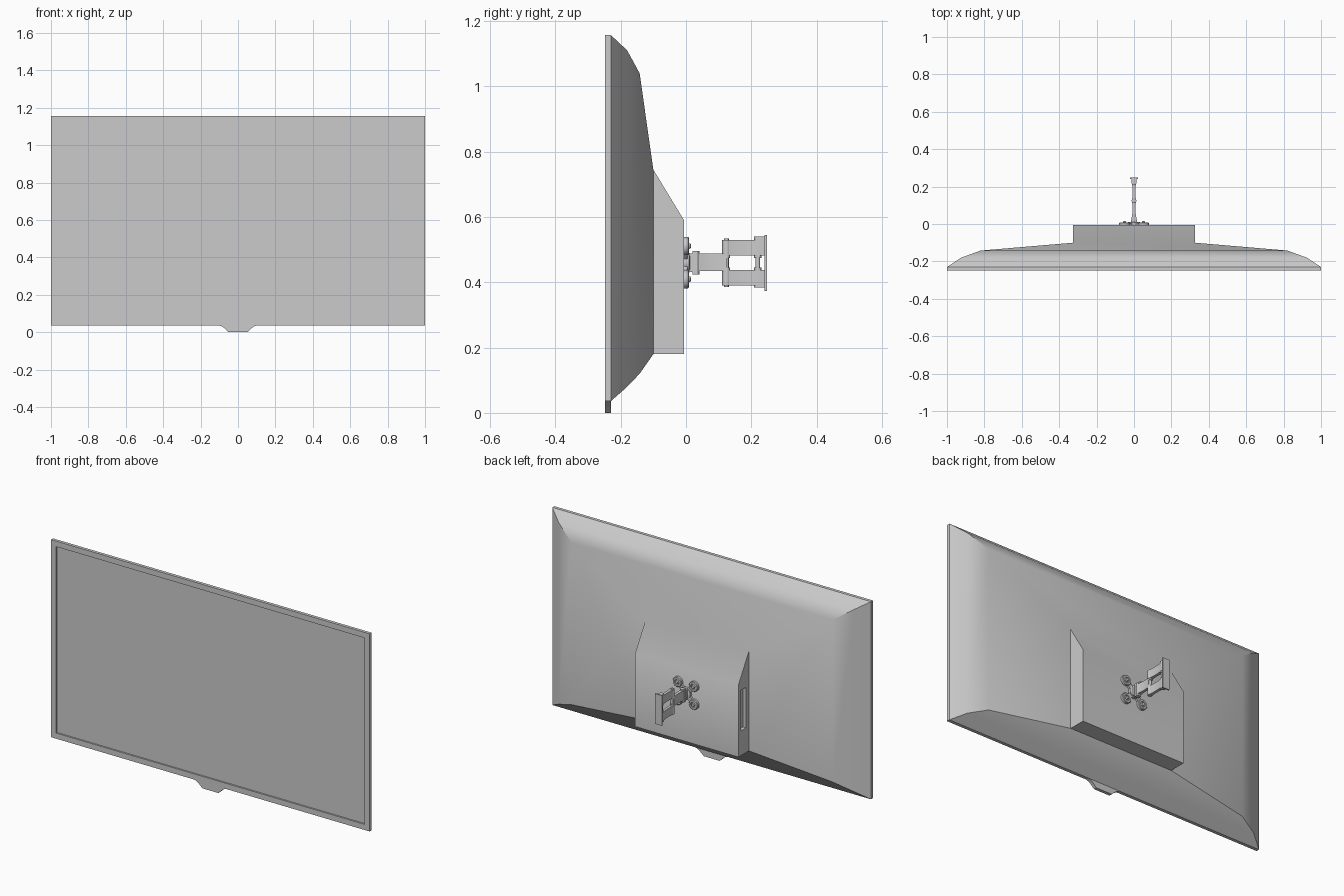
import bpy, bmesh, math
from mathutils import Matrix, Vector

if "Cube" in bpy.data.objects:
    bpy.data.objects.remove(bpy.data.objects["Cube"])

ZC = 0.46  # height of the mount centre


def make(name, bm, smooth=True):
    bmesh.ops.recalc_face_normals(bm, faces=bm.faces)
    me = bpy.data.meshes.new(name)
    bm.to_mesh(me)
    bm.free()
    ob = bpy.data.objects.new(name, me)
    bpy.context.collection.objects.link(ob)
    if smooth:
        bpy.ops.object.select_all(action='DESELECT')
        ob.select_set(True)
        bpy.context.view_layer.objects.active = ob
        bpy.ops.object.shade_smooth_by_angle(angle=math.radians(32))
    return ob


def box_bm(x, y, z):
    bm = bmesh.new()
    bmesh.ops.create_cube(bm, size=1)
    for v in bm.verts:
        v.co = Vector([(r[0] + r[1]) / 2 + c * (r[1] - r[0]) for c, r in zip(v.co, (x, y, z))])
    return bm


def box(name, x, y, z):
    return make(name, box_bm(x, y, z), False)


def prism(name, pts, lo, hi, axis):
    """Extrude a profile: axis 'y' takes (x, z) points, axis 'z' takes (x, y)."""
    bm = bmesh.new()
    at = (lambda a, b, h: (a, h, b)) if axis == 'y' else (lambda a, b, h: (a, b, h))
    face = bm.faces.new([bm.verts.new(at(a, b, lo)) for a, b in pts])
    new = bmesh.ops.extrude_face_region(bm, geom=[face])['geom']
    d = Vector(at(0, 0, hi - lo))
    bmesh.ops.translate(bm, verts=[g for g in new if isinstance(g, bmesh.types.BMVert)], vec=d)
    return make(name, bm)


def lathe(name, profile, centre, axis, seg=24):
    """Revolve (radius, height) points about an axis through centre."""
    bm = bmesh.new()
    rings = []
    for r, h in profile:
        ring = []
        for i in range(seg):
            a = 2 * math.pi * i / seg
            c, s = r * math.cos(a), r * math.sin(a)
            ring.append(bm.verts.new((c, h, s) if axis == 'y' else (c, s, h)))
        rings.append(ring)
    for a, b in zip(rings, rings[1:]):
        for i in range(seg):
            j = (i + 1) % seg
            bm.faces.new((a[i], a[j], b[j], b[i]))
    bm.faces.new(rings[0])
    bm.faces.new(rings[-1])
    bmesh.ops.translate(bm, verts=bm.verts, vec=centre)
    return make(name, bm)


# front bezel with recessed screen
bm = box_bm((-1, 1), (-0.248, -0.23), (0.036, 1.157))
bm.faces.ensure_lookup_table()
front = min(bm.faces, key=lambda f: f.calc_center_median().y)
bmesh.ops.inset_region(bm, faces=[front], thickness=0.045)
bmesh.ops.inset_region(bm, faces=[front], thickness=0.0005, depth=-0.008)
make("screen_bezel", bm, False)

# small tab below the bezel
half = [(0.05, 0.0), (0.075, 0.023), (0.088, 0.032), (0.1, 0.036)]
prism("bottom_tab", half + [(-x, z) for x, z in reversed(half)], -0.248, -0.23, 'y')

# back shell lofted into the electronics hump: y, half width, bottom, top
sections = [(-0.23, 1.0, 0.036, 1.157), (-0.18, 0.925, 0.08, 1.11),
            (-0.142, 0.82, 0.12, 1.04), (-0.1, 0.325, 0.18, 0.745),
            (-0.006, 0.325, 0.18, 0.59)]
bm = bmesh.new()
rings = [[bm.verts.new(p) for p in ((-w, y, b), (w, y, b), (w, y, t), (-w, y, t))]
         for y, w, b, t in sections]
for a, b in zip(rings, rings[1:]):
    for i in range(4):
        j = (i + 1) % 4
        bm.faces.new((a[i], a[j], b[j], b[i]))
bm.faces.new(rings[0])
bm.faces.new(rings[-1])
shell = make("back_shell", bm)

# connector pocket in the side of the hump
cutter = box("pocket_cutter", (-0.4, -0.305), (-0.075, -0.03), (0.32, 0.55))
cutter.hide_render = True
cutter.hide_viewport = True
cut = shell.modifiers.new("pocket", 'BOOLEAN')
cut.operation = 'DIFFERENCE'
cut.object = cutter

# four-lobed mounting plate
for sx in (-1, 1):
    bm = box_bm((-0.055, 0.055), (-0.006, 0.005), (-0.013, 0.013))
    bmesh.ops.rotate(bm, verts=bm.verts, cent=(0, 0, 0),
                     matrix=Matrix.Rotation(sx * math.pi / 4, 3, 'Y'))
    bmesh.ops.translate(bm, verts=bm.verts, vec=(0, 0, ZC))
    make("mount_cross_bar", bm, False)
    for sz in (-1, 1):
        lathe("mount_lobe", [(0.028, -0.007), (0.028, 0.006), (0.025, 0.009), (0.016, 0.009),
                             (0.014, 0.004), (0.009, 0.004), (0.008, 0.014), (0.004, 0.015)],
              (sx * 0.051, 0, ZC + sz * 0.051), 'y')
lathe("mount_hub", [(0.032, -0.006), (0.032, 0.009), (0.026, 0.012)], (0, 0, ZC), 'y')

# tilting head
box("tilt_block", (-0.017, 0.017), (0.008, 0.024), (ZC - 0.028, ZC + 0.028))
prism("tilt_knuckle", [(-0.014, 0.02), (0.014, 0.02), (0.014, 0.036), (0.009, 0.042),
                       (-0.009, 0.042), (-0.014, 0.036)], ZC - 0.036, ZC + 0.036, 'z')


def waisted_arm(name, y0, y1, z0, z1):
    """Arm plate slimmer in the middle than at its ends."""
    side = []
    for i in range(9):
        t = i / 8
        side.append((0.0075 + 0.0045 * (2 * t - 1) ** 2, y0 + (y1 - y0) * t))
    prism(name, side + [(-x, y) for x, y in reversed(side)], z0, z1, 'z')


# inner arm and the paired outer arms
waisted_arm("inner_arm", 0.038, 0.125, ZC - 0.026, ZC + 0.028)
for z0, z1 in ((0.39, 0.438), (0.482, 0.53)):
    waisted_arm("outer_arm", 0.12, 0.222, z0, z1)
    lathe("elbow_barrel", [(0.013, z0), (0.013, z1)], (0, 0.124, 0), 'z')

# hinge pins and end collars
for y in (0.124, 0.22):
    lathe("hinge_pin", [(0.007, 0.386), (0.007, 0.534)], (0, y, 0), 'z', 16)
    for z in (0.438, 0.474):
        lathe("hinge_collar", [(0.011, z), (0.011, z + 0.008)], (0, y, 0), 'z')

# wall bracket
for z0, z1 in ((0.384, 0.438), (0.482, 0.54)):
    lathe("bracket_barrel", [(0.013, z0), (0.013, z1)], (0, 0.221, 0), 'z')
    box("bracket_lug", (-0.013, 0.013), (0.221, 0.244), (z0, z1))
box("wall_plate", (-0.022, 0.022), (0.241, 0.248), (0.374, 0.545))
